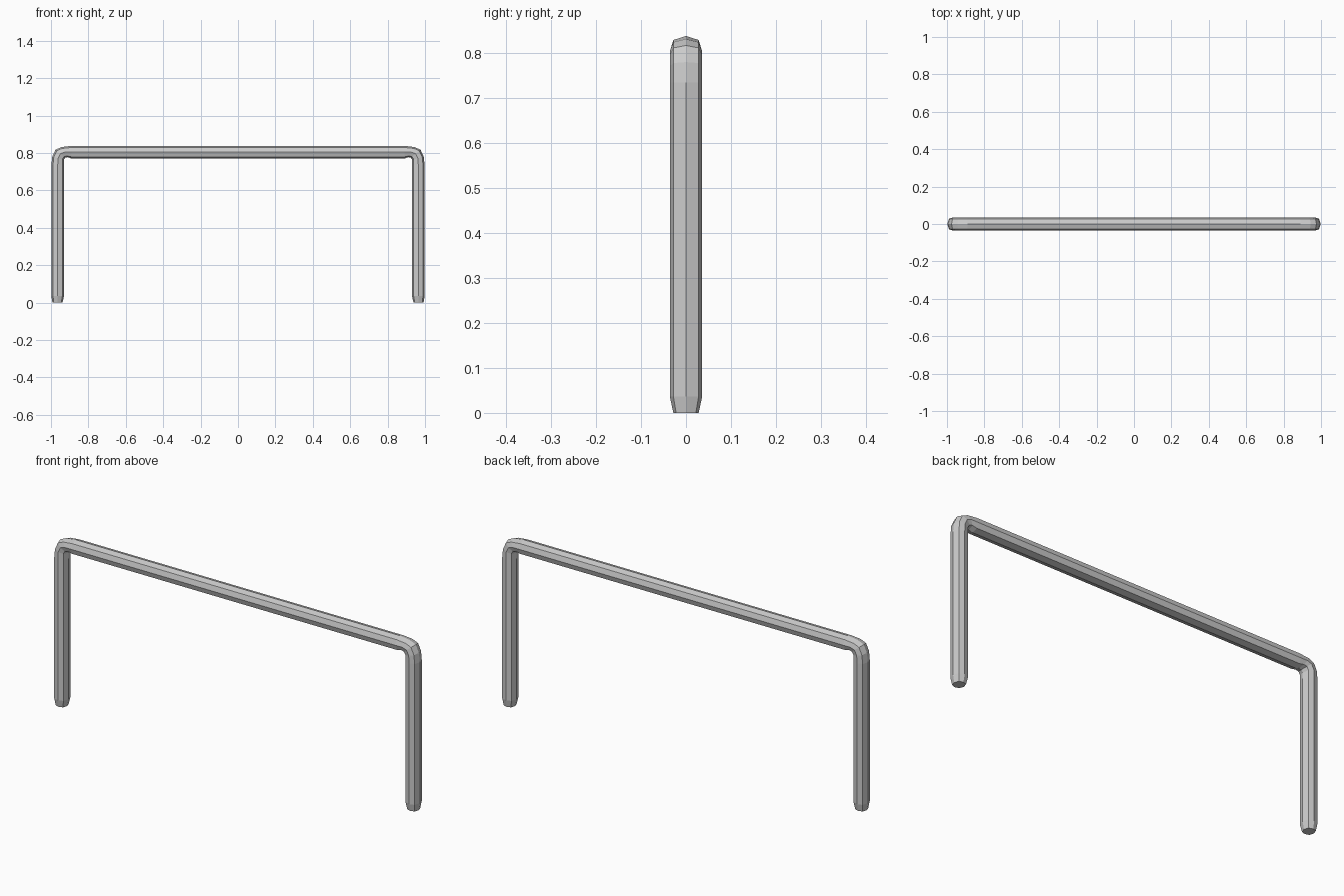
import bpy, bmesh
from mathutils import Vector

if "Cube" in bpy.data.objects:
    bpy.data.objects.remove(bpy.data.objects["Cube"])

# Octagonal section: (fraction from centre toward outer side, y offset)
SECTION = [(1, 0), (0.74, 0.028), (0, 0.036), (-0.74, 0.028),
           (-1, 0), (-0.74, -0.028), (0, -0.036), (0.74, -0.028)]

# Right half path: outer point, inner point (x, z), y scale
HALF = [((0.992, 0.0), (0.938, 0.0), 0.78),
        ((0.998, 0.036), (0.930, 0.036), 1),
        ((0.998, 0.735), (0.930, 0.735), 1),
        ((0.993, 0.780), (0.931, 0.763), 1),
        ((0.976, 0.817), (0.924, 0.775), 1),
        ((0.945, 0.831), (0.910, 0.777), 1),
        ((0.890, 0.838), (0.890, 0.770), 1)]

# Mirror the half path to get the complete bent bar
mirrored = [((-o[0], o[1]), (-i[0], i[1]), s) for o, i, s in reversed(HALF)]
path = HALF + mirrored

bm = bmesh.new()
rings = []
for outer, inner, sy in path:
    o, i = Vector(outer), Vector(inner)
    mid, half = (o + i) / 2, (o - i) / 2
    ring = []
    for f, y in SECTION:
        p = mid + half * f
        ring.append(bm.verts.new((p.x, y * sy, p.y)))
    rings.append(ring)

# Skin the tube and close the feet
n = len(SECTION)
for a, b in zip(rings, rings[1:]):
    for k in range(n):
        bm.faces.new((a[k], a[(k + 1) % n], b[(k + 1) % n], b[k]))
bm.faces.new(rings[0])
bm.faces.new(rings[-1])
bmesh.ops.recalc_face_normals(bm, faces=bm.faces)

mesh = bpy.data.meshes.new("bent_rail")
bm.to_mesh(mesh)
bm.free()
bpy.context.collection.objects.link(bpy.data.objects.new("bent_rail", mesh))
